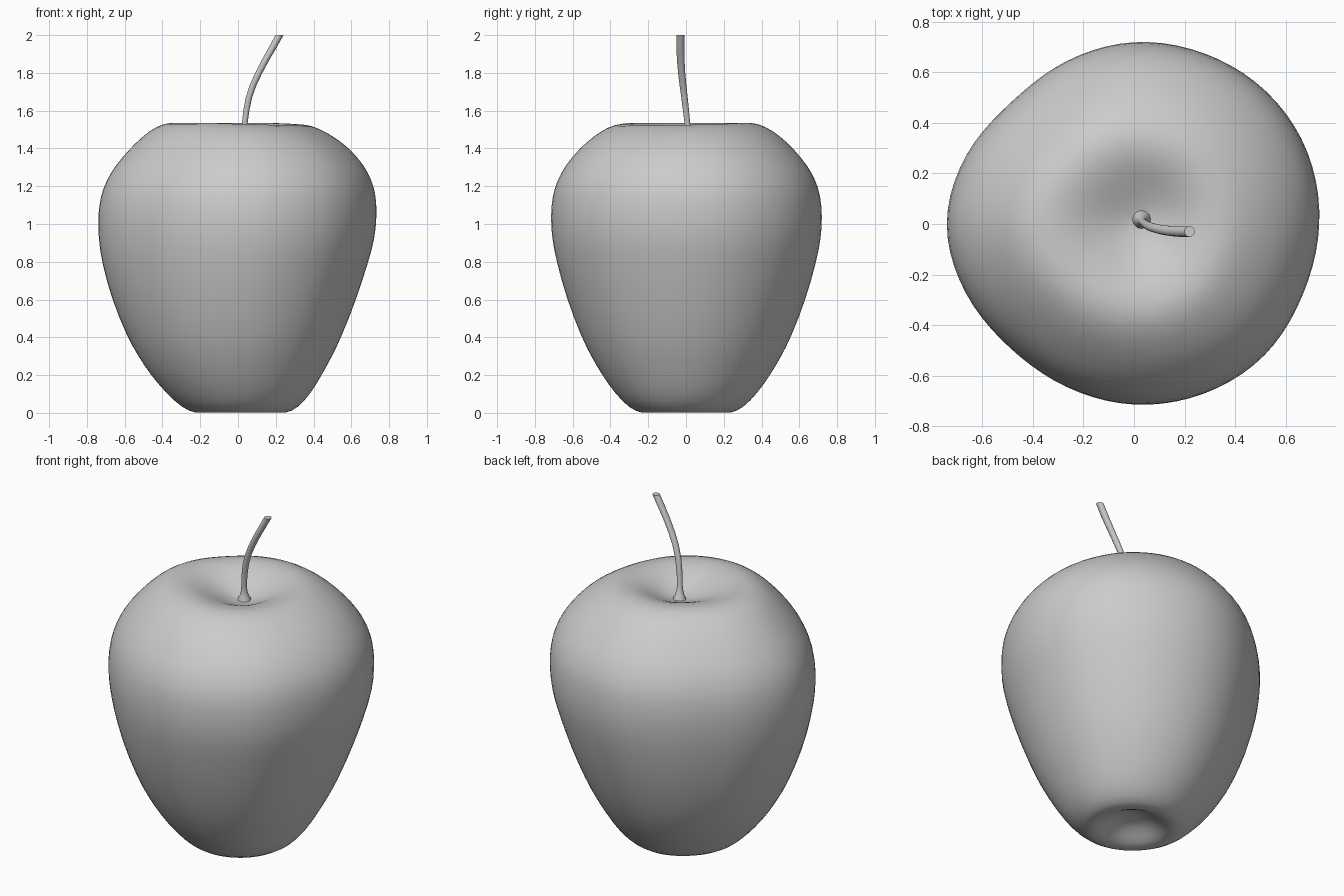
import bpy, bmesh, math

if "Cube" in bpy.data.objects:
    bpy.data.objects.remove(bpy.data.objects["Cube"], do_unlink=True)

# One plain grey for the whole model
GREY = (0.6, 0.6, 0.6, 1.0)
grey = bpy.data.materials.new("plain grey")
grey.use_nodes = True
grey.diffuse_color = GREY
grey.node_tree.nodes["Principled BSDF"].inputs["Base Color"].default_value = GREY


def loft(name, rings, cap_points=(None, None)):
    """Skin closed rings of points from bottom to top; end caps fan to a point or stay flat."""
    bm = bmesh.new()
    loops = [[bm.verts.new(p) for p in ring] for ring in rings]
    n = len(loops[0])
    for a, b in zip(loops, loops[1:]):
        for i in range(n):
            j = (i + 1) % n
            bm.faces.new((a[i], a[j], b[j], b[i]))
    for loop, tip in zip((loops[0], loops[-1]), cap_points):
        if tip is None:
            bm.faces.new(loop)
        else:
            v = bm.verts.new(tip)
            for i in range(n):
                bm.faces.new((loop[i], loop[(i + 1) % n], v))
    bmesh.ops.recalc_face_normals(bm, faces=bm.faces)
    mesh = bpy.data.meshes.new(name)
    bm.to_mesh(mesh)
    bm.free()
    obj = bpy.data.objects.new(name, mesh)
    bpy.context.collection.objects.link(obj)
    mesh.materials.append(grey)
    return obj


def smooth(obj, degrees):
    bpy.ops.object.select_all(action="DESELECT")
    obj.select_set(True)
    bpy.context.view_layer.objects.active = obj
    bpy.ops.object.shade_smooth_by_angle(angle=math.radians(degrees))


# Uneven outline of the fruit: widest radius every 22.5 degrees, starting at +x
LOBES = (0.735, 0.745, 0.743, 0.732, 0.722, 0.70, 0.685, 0.72,
         0.745, 0.722, 0.695, 0.70, 0.717, 0.728, 0.735, 0.725)
WIDEST = 0.735


def lobe(angle):
    """Periodic Catmull-Rom through the lobe radii, as a factor."""
    n = len(LOBES)
    t = angle / math.tau * n
    i, f = int(t), t % 1
    a, b, c, d = (LOBES[(i + k) % n] / WIDEST for k in (-1, 0, 1, 2))
    return b + 0.5 * f * (c - a + f * (2*a - 5*b + 4*c - d + f * (3*(b - c) + d - a)))


# Fruit profile from the bottom hollow over the sides into the stem hollow:
# radius, height, sideways drift of the axis
PROFILE = [
    (0.04, 0.075, 0.01), (0.09, 0.065, 0.01), (0.14, 0.038, 0.01), (0.19, 0.010, 0.015),
    (0.24, -0.004, 0.015), (0.305, 0.025, 0.012), (0.38, 0.10, 0.005), (0.453, 0.20, -0.008),
    (0.513, 0.30, -0.013), (0.566, 0.40, -0.017), (0.647, 0.60, -0.018),
    (0.705, 0.80, -0.012), (0.73, 0.92, -0.003), (0.738, 1.04, 0.0),
    (0.728, 1.15, 0.006), (0.702, 1.23, 0.010), (0.658, 1.31, 0.013),
    (0.58, 1.40, 0.013), (0.51, 1.465, 0.01), (0.43, 1.518, 0.0), (0.35, 1.541, 0.0),
    (0.27, 1.53, 0.01), (0.20, 1.502, 0.02), (0.13, 1.468, 0.03), (0.06, 1.442, 0.03),
]
SEGMENTS = 40
rings = []
for r, z, drift in PROFILE:
    ring = []
    lobed = min(1.0, 0.5 + 0.6 * z)  # the fruit grows rounder toward its base
    for k in range(SEGMENTS):
        a = math.tau * k / SEGMENTS
        rr = r * (1 + (lobe(a) - 1) * lobed)
        # The shoulder dips a little toward the front left side
        dip = 0.012 * max(0, math.cos(a + 0.5)) if 1.4 < z and r > 0.2 else 0
        ring.append((rr * math.cos(a) + drift, rr * math.sin(a), z - dip))
    rings.append(ring)
fruit = loft("fruit", rings, ((0.01, 0, 0.075), (0.03, 0.01, 1.434)))
sub = fruit.modifiers.new("smooth surface", "SUBSURF")
sub.levels = sub.render_levels = 1
smooth(fruit, 180)

# Stem: flared foot, gentle bend, flat cut top (x, y, z, radius)
STEM = [
    (0.030, 0.018, 1.430, 0.038), (0.030, 0.018, 1.445, 0.035), (0.031, 0.016, 1.465, 0.025),
    (0.033, 0.012, 1.495, 0.017), (0.036, 0.007, 1.535, 0.015), (0.044, 0.000, 1.60, 0.016),
    (0.058, -0.008, 1.67, 0.017), (0.080, -0.016, 1.735, 0.018), (0.110, -0.023, 1.80, 0.019),
    (0.147, -0.028, 1.87, 0.020), (0.184, -0.030, 1.935, 0.021), (0.220, -0.030, 2.0, 0.021),
]
stem = loft("stem", [[(x + r * math.cos(math.tau * k / 12), y + r * math.sin(math.tau * k / 12), z)
                      for k in range(12)] for x, y, z, r in STEM])
smooth(stem, 50)
